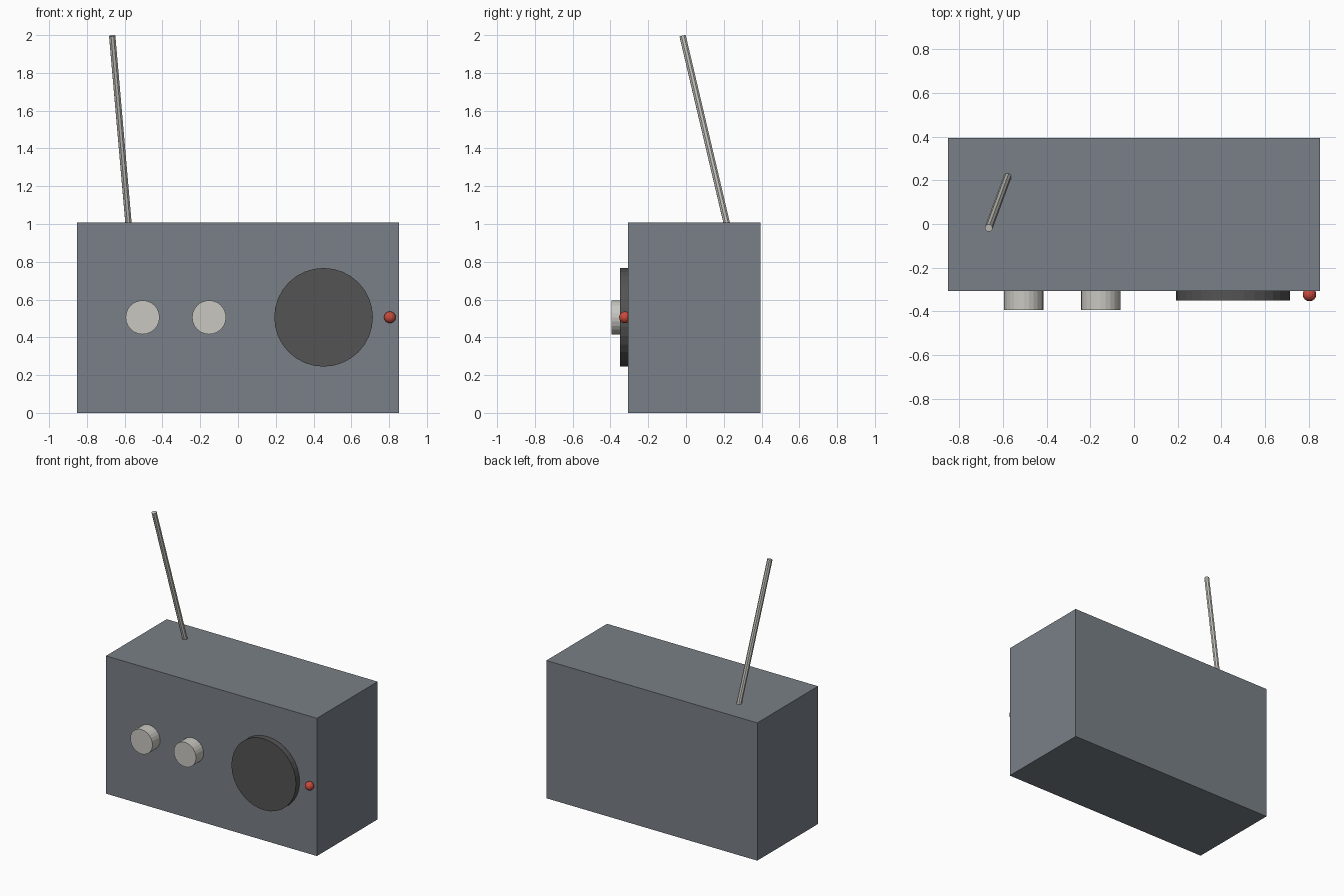
import bpy, math
from mathutils import Vector

if "Cube" in bpy.data.objects:
    bpy.data.objects.remove(bpy.data.objects["Cube"])


def material(name, rgb):
    m = bpy.data.materials.new(name)
    m.diffuse_color = (*rgb, 1.0)
    m.use_nodes = True
    m.node_tree.nodes["Principled BSDF"].inputs["Base Color"].default_value = m.diffuse_color
    return m


SLATE = material("slate_grey", (0.19, 0.215, 0.24))
CHARCOAL = material("charcoal", (0.09, 0.088, 0.09))
METAL = material("pale_metal", (0.58, 0.57, 0.53))
RED = material("red", (0.58, 0.07, 0.045))

FRONT, BACK = -0.307, 0.395
HEIGHT, HALF_W, MID_Z = 1.007, 0.853, 0.506


def finish(name, mat):
    ob = bpy.context.object
    ob.name = name
    ob.data.materials.append(mat)
    return ob


def rod(name, start, end, radius, sides, mat):
    """Cylinder between two points."""
    a, b = Vector(start), Vector(end)
    d = b - a
    bpy.ops.mesh.primitive_cylinder_add(
        vertices=sides, radius=radius, depth=d.length, location=(a + b) / 2,
        rotation=d.to_track_quat('Z', 'Y').to_euler())
    return finish(name, mat)


# Cabinet
bpy.ops.mesh.primitive_cube_add(size=1, location=(0, (FRONT + BACK) / 2, HEIGHT / 2))
cabinet = finish("cabinet", SLATE)
cabinet.scale = (2 * HALF_W, BACK - FRONT, HEIGHT)

# Control knobs
for side, x in (("left", -0.505), ("right", -0.153)):
    rod(f"{side}_knob", (x, FRONT + 0.01, MID_Z), (x, -0.395, MID_Z), 0.09, 24, METAL)

# Speaker disc
rod("speaker", (0.453, FRONT + 0.01, MID_Z), (0.453, -0.35, MID_Z), 0.261, 32, CHARCOAL)

# Indicator light
bpy.ops.mesh.primitive_uv_sphere_add(segments=16, ring_count=8, radius=0.031,
                                     location=(0.804, -0.323, MID_Z))
finish("indicator_light", RED)

# Tilted aerial, its foot sunk into the cabinet top
foot, tip = Vector((-0.58, 0.215, HEIGHT)), Vector((-0.666, -0.018, 1.996))
rod("aerial", foot - (tip - foot) * 0.03, tip, 0.018, 8, METAL)
